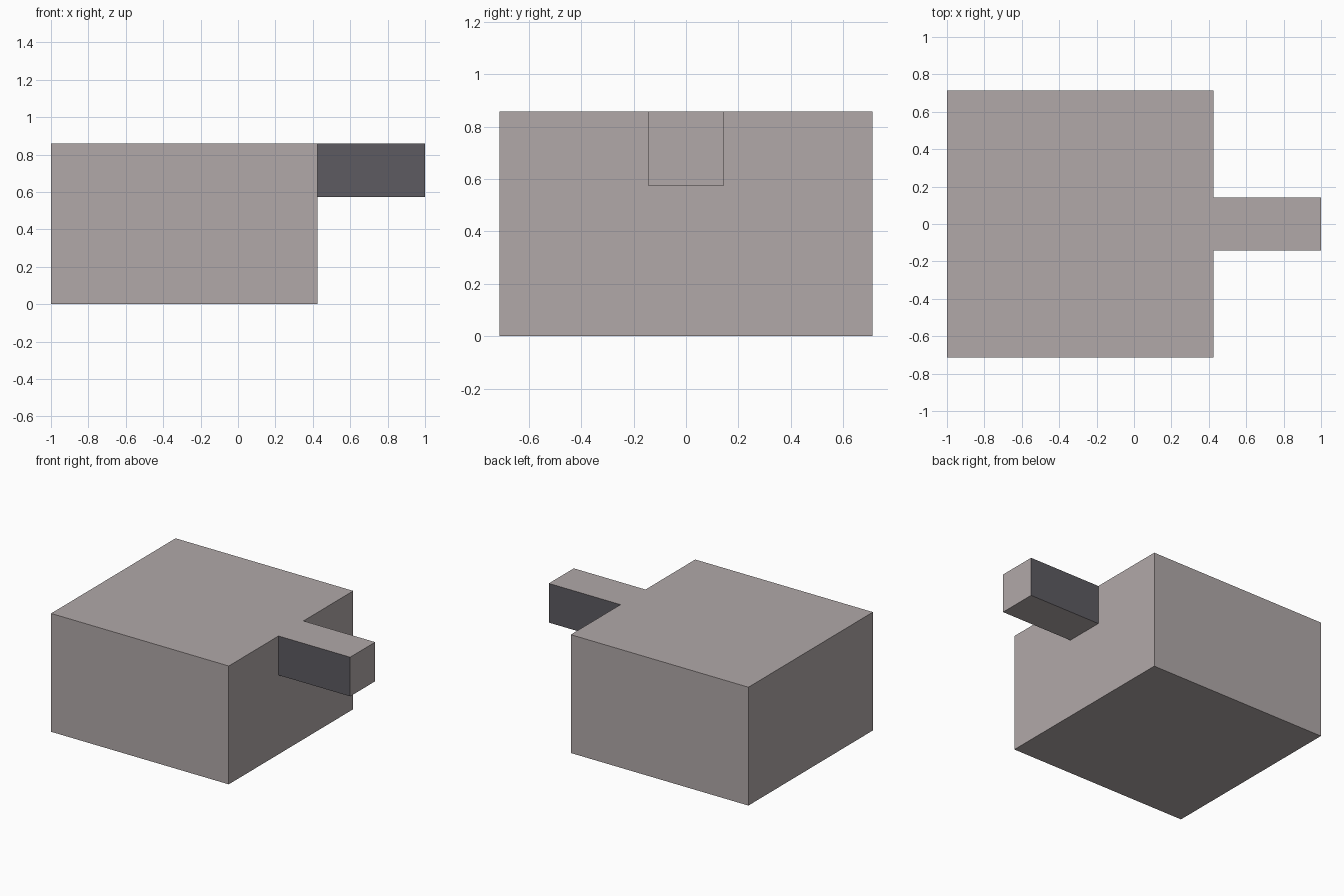
import bpy, bmesh

if "Cube" in bpy.data.objects:
    bpy.data.objects.remove(bpy.data.objects["Cube"])


def material(name, rgb):
    m = bpy.data.materials.new(name)
    m.diffuse_color = (*rgb, 1.0)
    m.use_nodes = True
    m.node_tree.nodes["Principled BSDF"].inputs["Base Color"].default_value = m.diffuse_color
    return m


STONE = material("warm_grey", (0.44, 0.395, 0.395))
DARK = material("dark_grey", (0.109, 0.104, 0.120))


def box(name, lo, hi, mats, open_left=False, dark_sides=False):
    """Axis-aligned box between two corners."""
    bm = bmesh.new()
    bmesh.ops.create_cube(bm, size=1.0)
    for v in bm.verts:
        v.co = [l if c < 0 else h for c, l, h in zip(v.co, lo, hi)]
    bm.normal_update()
    if open_left:  # drop the face hidden against its neighbour
        hidden = [f for f in bm.faces if f.normal.x < -0.9]
        bmesh.ops.delete(bm, geom=hidden, context='FACES')
    if dark_sides:  # front and back faces take the second colour
        for f in bm.faces:
            f.material_index = int(abs(f.normal.y) > 0.9)
    mesh = bpy.data.meshes.new(name)
    bm.to_mesh(mesh)
    bm.free()
    for m in mats:
        mesh.materials.append(m)
    ob = bpy.data.objects.new(name, mesh)
    bpy.context.collection.objects.link(ob)
    return ob


TOP = 0.858
JOIN = 0.425

# Main block
box("body", (-1.0, -0.713, 0.0), (JOIN, 0.713, TOP), [STONE])

# Square bar flush with the top, dark on its front and back
box("bar", (JOIN, -0.143, 0.574), (1.0, 0.143, TOP), [STONE, DARK],
    open_left=True, dark_sides=True)
